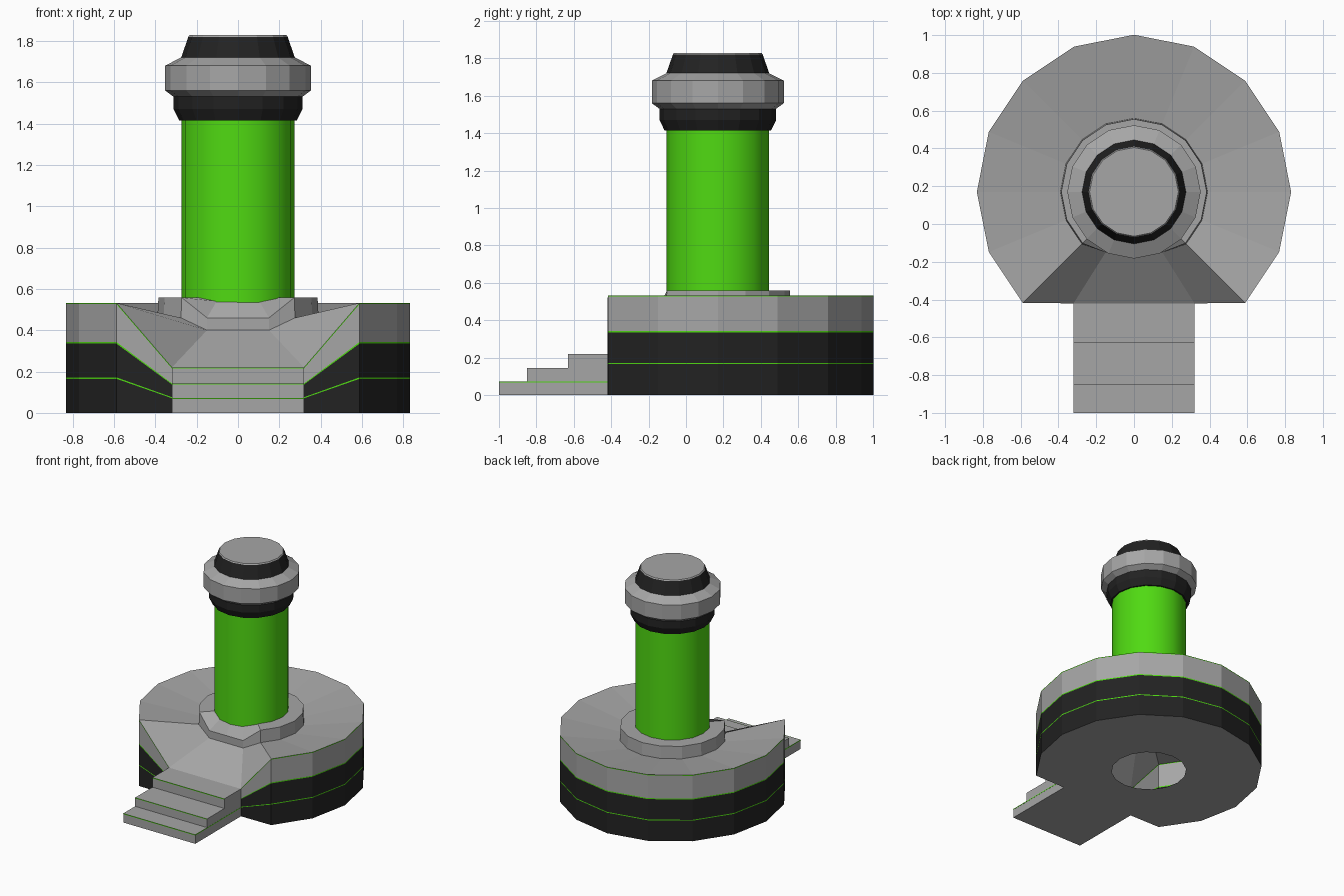
import bpy
import bmesh
from math import sin, cos, pi

cube = bpy.data.objects.get("Cube")
if cube:
    bpy.data.objects.remove(cube)

SIDES = 16
CY = 0.17      # tower axis
FRONT = -0.42  # flat front of the base


def material(name, rgb):
    m = bpy.data.materials.new(name)
    m.use_nodes = True
    m.diffuse_color = (*rgb, 1)
    m.node_tree.nodes["Principled BSDF"].inputs["Base Color"].default_value = (*rgb, 1)
    return m


GREY, BLACK, GREEN = range(3)
MATS = [material("grey", (0.38, 0.38, 0.38)),
        material("black", (0.016, 0.016, 0.016)),
        material("green", (0.08, 0.7, 0.006))]


def finish(name, bm, smooth=False):
    bmesh.ops.recalc_face_normals(bm, faces=bm.faces)
    mesh = bpy.data.meshes.new(name)
    bm.to_mesh(mesh)
    bm.free()
    for m in MATS:
        mesh.materials.append(m)
    for p in mesh.polygons:
        p.use_smooth = smooth
    ob = bpy.data.objects.new(name, mesh)
    bpy.context.collection.objects.link(ob)
    return ob


def loft(name, loops, colours, cap=None, skip=None, smooth=False):
    """Bridge successive closed loops, one colour per band."""
    bm = bmesh.new()
    rows = [[bm.verts.new(p) for p in loop] for loop in loops]
    for i, colour in enumerate(colours):
        for k in range(SIDES):
            if skip and skip(i, k):
                continue
            n = (k + 1) % SIDES
            f = bm.faces.new((rows[i][k], rows[i][n], rows[i + 1][n], rows[i + 1][k]))
            f.material_index = colour
    if cap is not None:
        bm.faces.new(rows[-1]).material_index = cap
    return finish(name, bm, smooth)


def spoke(k):
    """Signed spoke number, 0 at the front."""
    return k if k <= SIDES // 2 else k - SIDES


def ring(r, z):
    return [(r * sin(2 * pi * k / SIDES), CY - r * cos(2 * pi * k / SIDES), z)
            for k in range(SIDES)]


def notched(r, z, front_x, front_y, front_z):
    """Ring whose three front points lie on a straight, lower edge."""
    pts = ring(r, z)
    for k in range(SIDES):
        s = spoke(k)
        if abs(s) < 2:
            pts[k] = (s * front_x, front_y, front_z)
    return pts


# Hollow base: floor with hole, banded wall, dished top with front ramp
levels = [(0, 0), (0.165, 0.071), (0.172, 0.076), (0.335, 0.138),
          (0.343, 0.143), (0.526, 0.215), (0.532, 0.22)]
loops = [ring(0.275, 0)]
loops += [notched(0.832, z, 0.32, FRONT, fz) for z, fz in levels]
loops.append(notched(0.39, 0.46, 0.15, -0.15, 0.40))
loft("base", loops, [GREY, BLACK, GREEN, BLACK, GREEN, GREY, GREEN, GREY],
     skip=lambda i, k: 0 < i < 7 and k in (0, SIDES - 1))

# Collar around the column, dropping at the front
inner = [(x, y, 0.54 if abs(spoke(k)) < 2 else z)
         for k, (x, y, z) in enumerate(ring(0.27, 0.558))]
loft("collar", [notched(0.39, 0.46, 0.15, -0.15, 0.40),
                notched(0.385, 0.558, 0.15, -0.15, 0.46), inner], [GREY, GREY])

# Column
loft("column", [ring(0.274, 0.5), ring(0.274, 1.42)], [GREEN], smooth=True)

# Column head
head = [(0.274, 1.415), (0.285, 1.415), (0.312, 1.47), (0.312, 1.53),
        (0.353, 1.56), (0.353, 1.68), (0.275, 1.72), (0.24, 1.82), (0.235, 1.828)]
loft("column_head", [ring(r, z) for r, z in head],
     [BLACK, BLACK, BLACK, GREY, GREY, GREY, BLACK, GREY], cap=GREY)

# Stairs from an extruded side profile
steps = [(-1.0, 0.073), (-0.85, 0.143), (-0.63, 0.22)]
profile = [(FRONT, 0)]
z = 0
for y, top in steps:
    profile += [(y, z), (y, top)]
    z = top
profile.append((FRONT, z))
bm = bmesh.new()
face = bm.faces.new([bm.verts.new((-0.32, y, z)) for y, z in profile])
ext = bmesh.ops.extrude_face_region(bm, geom=[face])
bmesh.ops.translate(bm, vec=(0.64, 0, 0),
                    verts=[v for v in ext["geom"] if isinstance(v, bmesh.types.BMVert)])
finish("stairs", bm)


def trim(name, x0, x1, y0, y1, z0, z1):
    bm = bmesh.new()
    bmesh.ops.create_cube(bm, size=1)
    for v in bm.verts:
        v.co = (x1 if v.co.x > 0 else x0, y1 if v.co.y > 0 else y0, z1 if v.co.z > 0 else z0)
    for f in bm.faces:
        f.material_index = GREEN
    finish(name, bm)


# Green trim on the stair edges and sides
for i, (y, top) in enumerate(steps):
    trim(f"step_trim_{i + 1}", -0.32, 0.32, y - 0.001, y + 0.002, top - 0.006, top)
for side, name in ((1, "left"), (-1, "right")):
    trim(f"stair_trim_{name}", side * 0.32 - 0.001, side * 0.32 + 0.001,
         -1.0, FRONT, 0.067, 0.073)
